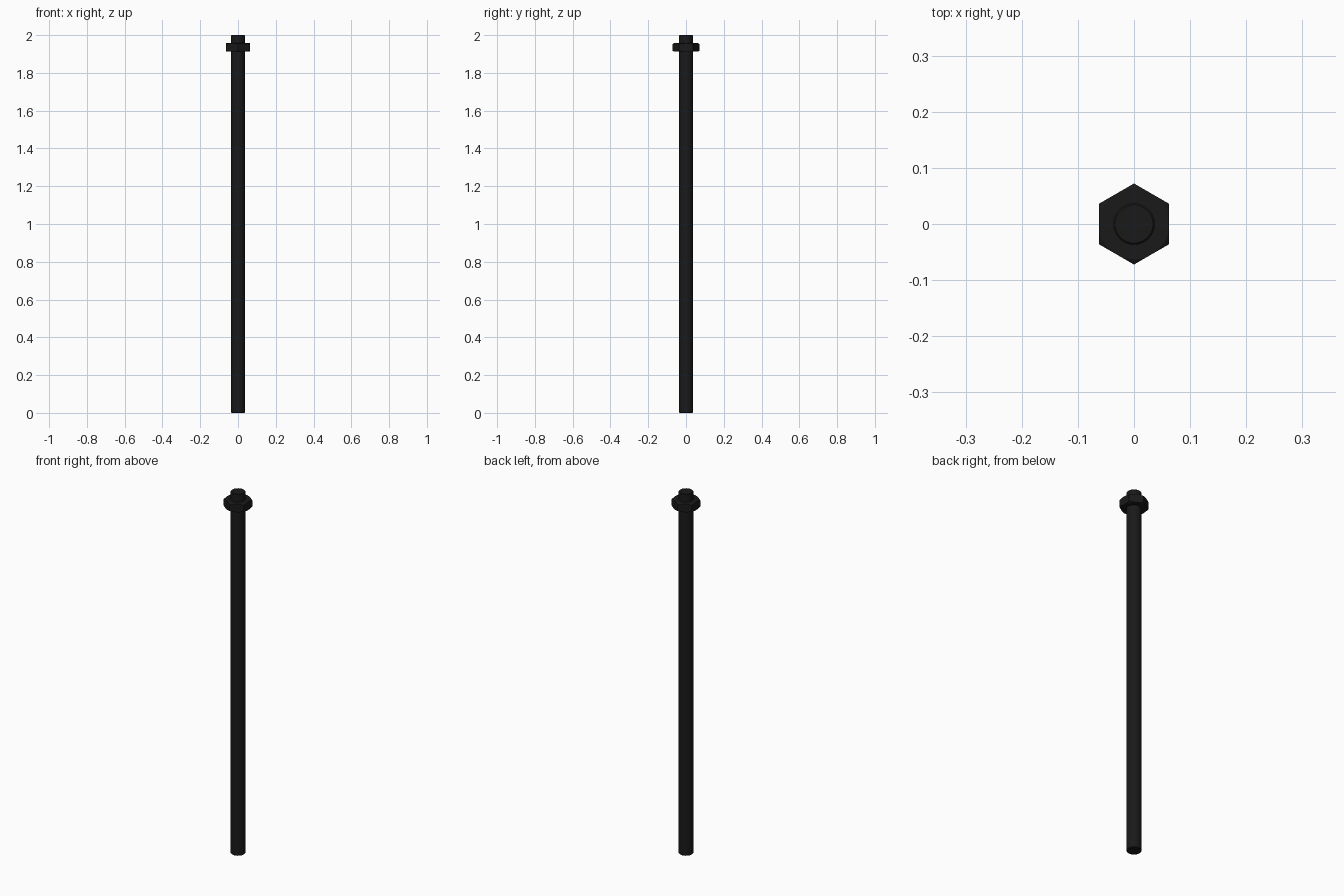
import bpy, bmesh, math

if "Cube" in bpy.data.objects:
    bpy.data.objects.remove(bpy.data.objects["Cube"])

ROD_R, LENGTH, SIDES = 0.037, 2.0, 32
NUT_Z0, NUT_Z1, FLAT_R = 1.912, 1.957, 0.0625
CORNER_R = FLAT_R / math.cos(math.pi / 6)

black = bpy.data.materials.new("black_steel")
black.diffuse_color = (0.01, 0.01, 0.01, 1)
black.use_nodes = True
black.node_tree.nodes["Principled BSDF"].inputs["Base Color"].default_value = black.diffuse_color


def lathe(name, profile, closed=False):
    """Spin (radius, z) points round z; open profiles get flat end caps."""
    bm = bmesh.new()
    rings = []
    for r, z in profile:
        rings.append([bm.verts.new((r * math.cos(a), r * math.sin(a), z))
                      for a in (2 * math.pi * i / SIDES for i in range(SIDES))])
    pairs = list(zip(rings, rings[1:]))
    if closed:
        pairs.append((rings[-1], rings[0]))
    else:
        bm.faces.new(rings[0])
        bm.faces.new(rings[-1])
    for a, b in pairs:
        for i in range(SIDES):
            j = (i + 1) % SIDES
            bm.faces.new((a[i], a[j], b[j], b[i]))
    bmesh.ops.recalc_face_normals(bm, faces=bm.faces)
    mesh = bpy.data.meshes.new(name)
    bm.to_mesh(mesh)
    bm.free()
    obj = bpy.data.objects.new(name, mesh)
    bpy.context.collection.objects.link(obj)
    return obj


def finish(obj):
    obj.data.materials.clear()
    obj.data.materials.append(black)
    bpy.ops.object.select_all(action='DESELECT')
    obj.select_set(True)
    bpy.context.view_layer.objects.active = obj
    bpy.ops.object.shade_smooth_by_angle(angle=math.radians(25))


# Long rod with slightly chamfered ends
c = 0.003
rod = lathe("rod", [(ROD_R - c, 0), (ROD_R, c),
                    (ROD_R, LENGTH - c), (ROD_R - c, LENGTH)])
finish(rod)

# Hexagonal nut, corners pointing along y
bpy.ops.mesh.primitive_cylinder_add(vertices=6, radius=CORNER_R, depth=NUT_Z1 - NUT_Z0,
                                    location=(0, 0, (NUT_Z0 + NUT_Z1) / 2))
nut = bpy.context.object
nut.name = "hex_nut"

# Ring-shaped cutter: bores the nut and chamfers its corners
e, slope = 0.006, math.tan(math.radians(30))
edge = FLAT_R + 0.0005
out = CORNER_R + 0.006
drop = (out - edge) * slope
cutter = lathe("nut_cutter", [
    (ROD_R, NUT_Z0 - e), (edge - e / slope, NUT_Z0 - e), (out, NUT_Z0 + drop),
    (out, NUT_Z1 - drop), (edge - e / slope, NUT_Z1 + e), (ROD_R, NUT_Z1 + e)], closed=True)
cutter.hide_render = True

mod = nut.modifiers.new("chamfer", 'BOOLEAN')
mod.operation = 'INTERSECT'
mod.solver = 'EXACT'
mod.object = cutter
bpy.context.view_layer.objects.active = nut
bpy.ops.object.modifier_apply(modifier="chamfer")
bpy.data.objects.remove(cutter)
finish(nut)
